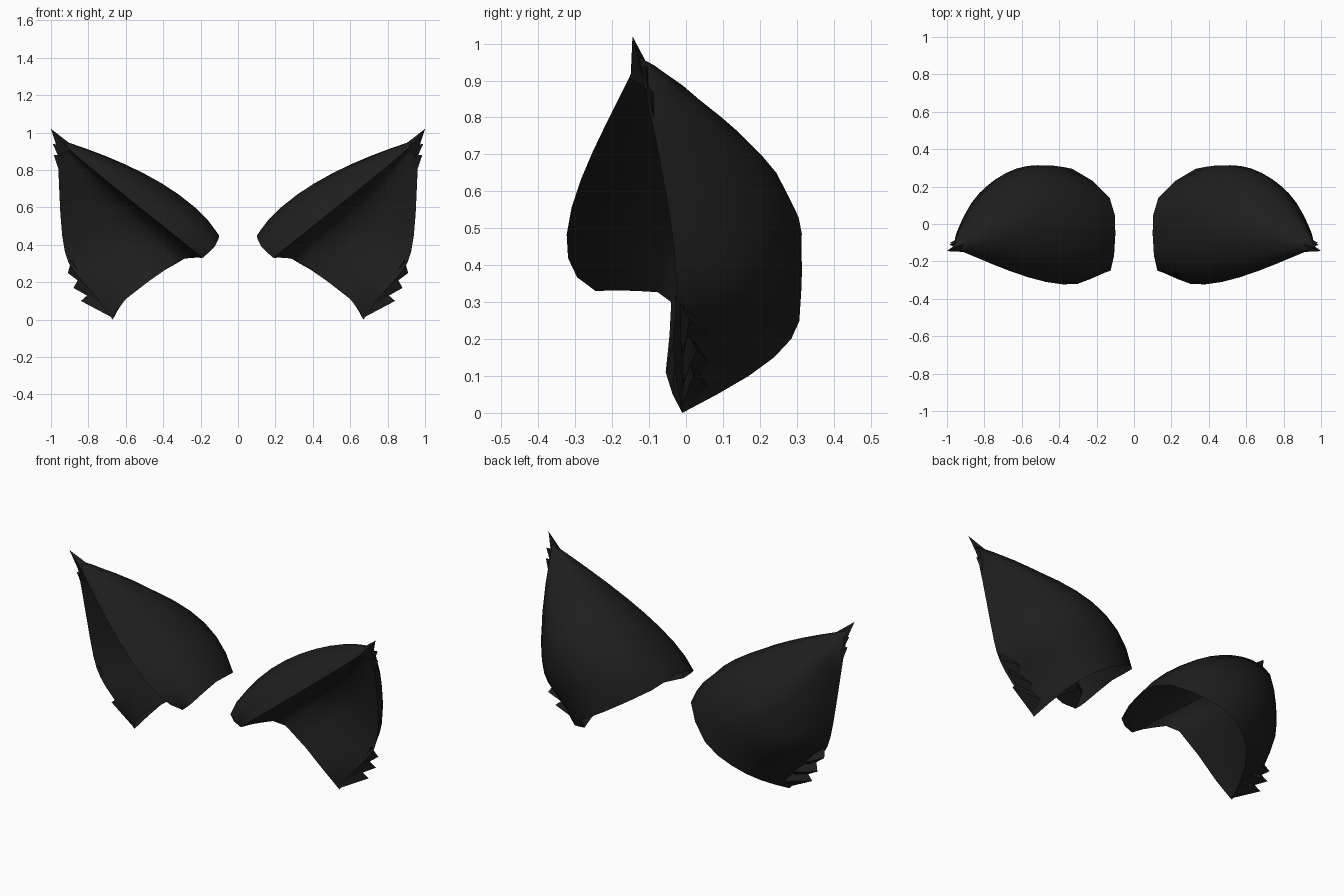
import bpy, bmesh
from mathutils import Vector as V

if "Cube" in bpy.data.objects:
    bpy.data.objects.remove(bpy.data.objects["Cube"])

black = bpy.data.materials.new("soft black")
black.diffuse_color = (0.013, 0.013, 0.013, 1)
black.use_nodes = True
black.node_tree.nodes["Principled BSDF"].inputs["Base Color"].default_value = black.diffuse_color

APEX = V((0.965, -0.13, 0.965))
NODES = (0.0, 0.4, 0.8, 1.0)

# Lengthwise ribs: points at the base, 40% and 80% of the way to the apex
OUTER = [  # front rim -> over the top -> round the back -> outer edge
    ((.19, -.245, .33), (.47, -.31, .555), (.84, -.18, .855)),
    ((.125, -.25, .39), (.42, -.21, .67), (.81, -.145, .895)),
    ((.10, -.06, .45), (.41, .00, .73), (.80, -.05, .91)),
    ((.13, .14, .42), (.45, .20, .675), (.80, .03, .85)),
    ((.33, .295, .30), (.56, .305, .53), (.83, .11, .755)),
    ((.50, .285, .20), (.69, .265, .42), (.89, .07, .65)),
    ((.61, .17, .10), (.78, .175, .31), (.92, .02, .58)),
    ((.67, -.01, .00), (.88, -.03, .26), (.95, -.05, .57)),
]
INNER = [  # outer edge -> hollow of the ear -> front rim
    OUTER[-1],
    ((.60, -.055, .11), (.76, .01, .36), (.89, -.04, .65)),
    ((.34, -.04, .30), (.59, .02, .53), (.83, -.05, .77)),
    ((.25, -.13, .33), (.52, -.14, .59), (.83, -.10, .84)),
    OUTER[0],
]


def rib(points, u):
    """Smooth curve through the rib points and the apex."""
    total = V((0, 0, 0))
    for i, p in enumerate([*map(V, points), APEX]):
        w = 1.0
        for j, n in enumerate(NODES):
            if j != i:
                w *= (u - n) / (NODES[i] - n)
        total += p * w
    return total


def spline(pts, steps=2):
    """Catmull-Rom resampling of an open row of points."""
    ext = [2 * pts[0] - pts[1], *pts, 2 * pts[-1] - pts[-2]]
    out = []
    for i in range(1, len(ext) - 2):
        a, b, c, d = ext[i - 1:i + 3]
        for k in range(steps):
            t = k / steps
            out.append(0.5 * (2 * b + (c - a) * t + (2 * a - 5 * b + 4 * c - d) * t * t
                              + (3 * b - a - 3 * c + d) * t ** 3))
    return out + [pts[-1]]


def finish(bm, name, angle):
    bmesh.ops.remove_doubles(bm, verts=bm.verts, dist=1e-4)
    bmesh.ops.recalc_face_normals(bm, faces=bm.faces)
    me = bpy.data.meshes.new(name)
    bm.to_mesh(me)
    bm.free()
    me.materials.append(black)
    ob = bpy.data.objects.new(name, me)
    bpy.context.collection.objects.link(ob)
    ob.modifiers.new("Mirror", 'MIRROR')
    bpy.ops.object.select_all(action='DESELECT')
    ob.select_set(True)
    bpy.context.view_layer.objects.active = ob
    bpy.ops.object.shade_smooth_by_angle(angle=angle)
    return ob


# Ear: back shell and hollow front, left open underneath
bm = bmesh.new()
ROWS = 10
for ribs in (OUTER, INNER):
    grid = []
    for r in range(ROWS):
        row = [rib(p, r / ROWS) for p in ribs]
        grid.append([bm.verts.new(p) for p in spline(row)])
    for lo, hi in zip(grid, grid[1:]):
        for i in range(len(lo) - 1):
            bm.faces.new((lo[i], lo[i + 1], hi[i + 1], hi[i]))
    top = bm.verts.new(APEX)
    for a, b in zip(grid[-1], grid[-1][1:]):
        bm.faces.new((a, b, top))
finish(bm, "ears", 0.9)


def spikes(name, items):
    """Fur points: a triangular root inside the ear, drawn out to a tip."""
    bm = bmesh.new()
    for base, tip in items:
        ring = [bm.verts.new(p) for p in base]
        t = bm.verts.new(tip)
        for i in range(3):
            bm.faces.new((ring[i], ring[(i + 1) % 3], t))
    finish(bm, name, 0.9)


# Fur points at the ear tips
spikes("tip_tufts", [
    (((.90, -.150, .905), (.89, -.10, .935), (.955, -.11, .88)), (1.0, -.145, 1.02)),
    (((.94, -.13, .93), (.93, -.10, .93), (.955, -.10, .86)), (.99, -.11, .94)),
    (((.945, -.115, .88), (.94, -.08, .86), (.952, -.085, .78)), (.985, -.10, .88)),
])

# Fur points along the lower outer edge
spikes("lower_tufts", [
    (((.67, -.015, .01), (.68, .06, .07), (.76, .00, .17)), (.84, .02, .10)),
    (((.72, -.01, .08), (.74, .06, .14), (.84, -.01, .24)), (.88, .03, .17)),
    (((.79, -.01, .16), (.82, .06, .22), (.89, -.03, .32)), (.91, .01, .25)),
])
